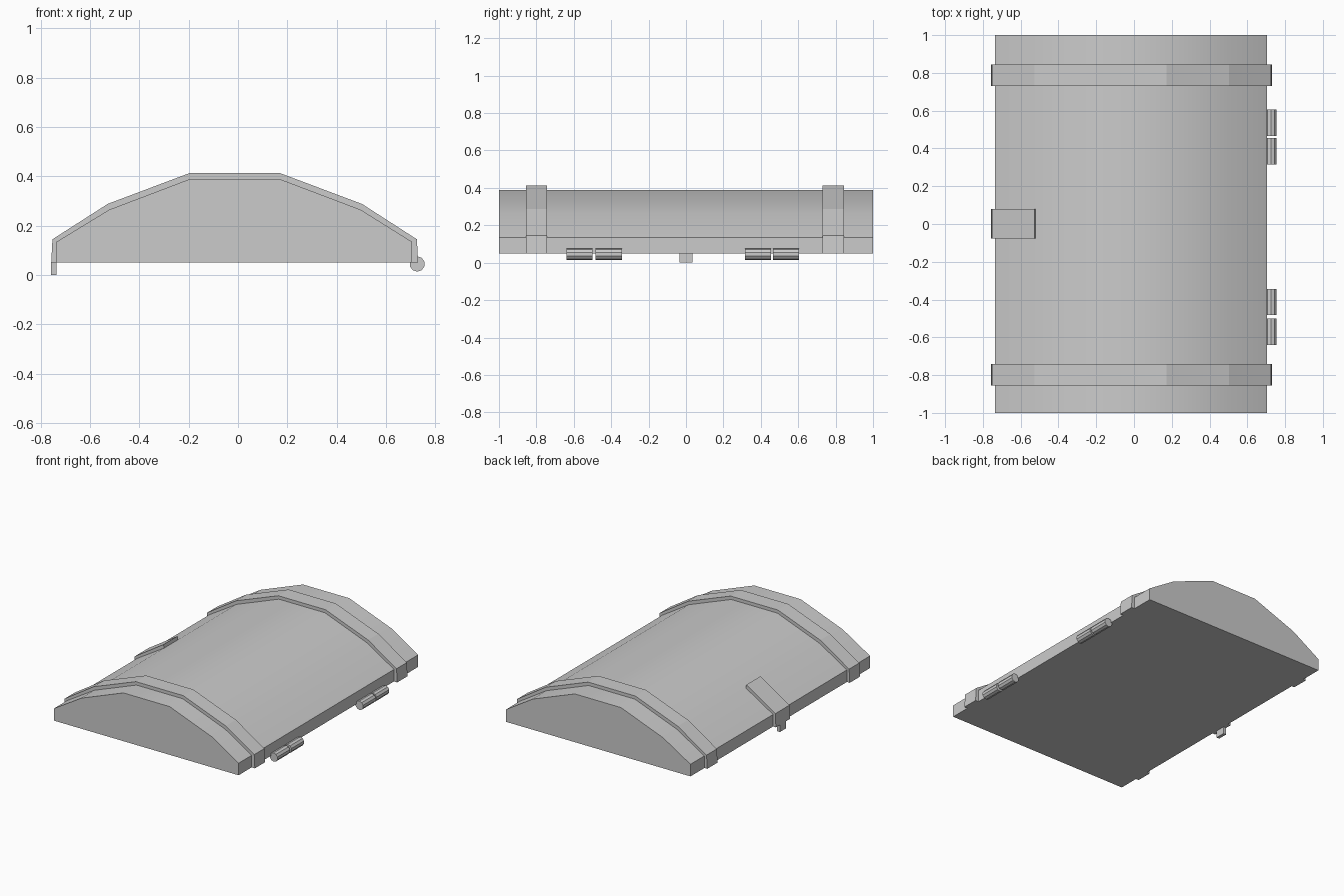
import bpy, bmesh, math
from mathutils import Matrix

if "Cube" in bpy.data.objects:
    bpy.data.objects.remove(bpy.data.objects["Cube"])


def finish(bm, name, smooth=False):
    bmesh.ops.recalc_face_normals(bm, faces=bm.faces[:])
    me = bpy.data.meshes.new(name)
    bm.to_mesh(me)
    bm.free()
    ob = bpy.data.objects.new(name, me)
    bpy.context.collection.objects.link(ob)
    if smooth:
        bpy.ops.object.select_all(action='DESELECT')
        ob.select_set(True)
        bpy.context.view_layer.objects.active = ob
        bpy.ops.object.shade_smooth_by_angle(angle=math.radians(36))
    return ob


def extrude_profile(name, sections, y0, y1, smooth=False):
    """Extrude closed x/z polygons along y."""
    bm = bmesh.new()
    for pts in sections:
        a = [bm.verts.new((x, y0, z)) for x, z in pts]
        b = [bm.verts.new((x, y1, z)) for x, z in pts]
        bm.faces.new(a)
        bm.faces.new(b)
        for i in range(len(pts)):
            j = (i + 1) % len(pts)
            bm.faces.new((a[i], a[j], b[j], b[i]))
    return finish(bm, name, smooth)


# Cross-sections of the lid and of the raised straps
inner = [(-.735, .05), (-.735, .135), (-.522, .265), (-.193, .39),
         (.167, .39), (.497, .265), (.705, .135), (.705, .05)]
outer = [(-.757, .05), (-.752, .145), (-.527, .289), (-.197, .413),
         (.171, .413), (.503, .288), (.725, .145), (.73, .05)]

# Domed lid
extrude_profile("lid", [inner], -1, 1, smooth=True)

# Straps near both ends
extrude_profile("front_strap", [outer + inner[::-1]], -.855, -.742)
extrude_profile("back_strap", [outer + inner[::-1]], .73, .845)

# Latch plate and the small tab hanging from it
extrude_profile("latch_plate", [outer[:3] + inner[:3][::-1]], -.077, .08)
extrude_profile("latch_tab", [[(-.757, 0), (-.757, .05), (-.735, .05), (-.735, 0)]],
                -.035, .035)

# Hinge knuckles in two pairs
for i, (y0, y1) in enumerate([(-.64, -.5), (-.483, -.343), (.315, .455), (.465, .605)]):
    bm = bmesh.new()
    bmesh.ops.create_cone(
        bm, cap_ends=True, segments=10, radius1=.031, radius2=.031, depth=y1 - y0,
        matrix=Matrix.Translation((.726, (y0 + y1) / 2, .045)) @ Matrix.Rotation(math.pi / 2, 4, 'X'))
    finish(bm, f"hinge_knuckle_{i + 1}")
